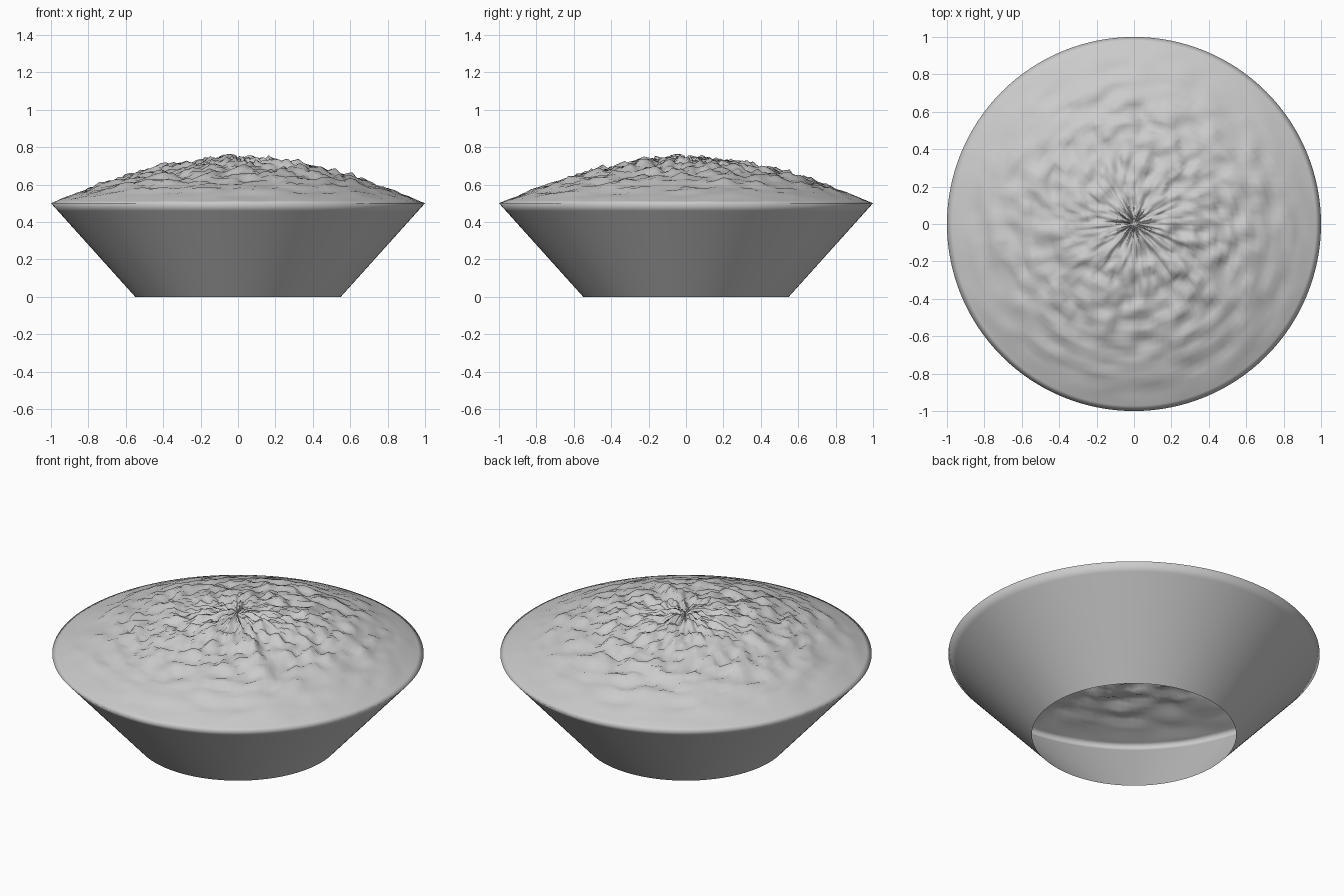
import bpy, bmesh, math
from mathutils import Vector, noise

cube = bpy.data.objects.get("Cube")
if cube:
    bpy.data.objects.remove(cube, do_unlink=True)

SEGMENTS, DOME_RINGS, WALL_RINGS = 128, 36, 12
BASE_R, RIM_R, RIM_Z, DOME_H = 0.55, 1.0, 0.5, 0.235

# One plain colour
grey = bpy.data.materials.new("light grey")
grey.use_nodes = True
colour = (0.6, 0.6, 0.6, 1)
grey.diffuse_color = colour
grey.node_tree.nodes["Principled BSDF"].inputs["Base Color"].default_value = colour

# Profile: open-bottomed flared wall, then a rounded mound up to the centre
profile = []
for i in range(WALL_RINGS):
    t = i / WALL_RINGS
    profile.append((BASE_R + (RIM_R - BASE_R) * t, RIM_Z * t))
for i in range(DOME_RINGS + 1):
    r = RIM_R * (1 - i / DOME_RINGS)
    profile.append((r, RIM_Z + DOME_H * (1 - r ** 1.8)))

# Lathe the profile into one continuous shell
bm = bmesh.new()
verts = [bm.verts.new((r, 0, z)) for r, z in profile]
edges = [bm.edges.new(pair) for pair in zip(verts, verts[1:])]
bmesh.ops.spin(bm, geom=verts + edges, cent=(0, 0, 0), axis=(0, 0, 1),
               angle=math.tau, steps=SEGMENTS, use_duplicate=False)
bmesh.ops.remove_doubles(bm, verts=bm.verts[:], dist=0.0005)
bmesh.ops.recalc_face_normals(bm, faces=bm.faces[:])

# Rough mound: ridges run around the centre and fade out at the rim
for v in bm.verts:
    r = math.hypot(v.co.x, v.co.y)
    if v.co.z > RIM_Z + 0.001 and r > 0.001:
        spot = Vector((v.co.x / r * 5, v.co.y / r * 5, r * 14))
        fade = min(1, 2.2 * (1 - r))
        v.co.z += 0.036 * fade * noise.fractal(spot, 0.8, 2.0, 3)

for f in bm.faces:
    f.smooth = True
mesh = bpy.data.meshes.new("mounded_bowl")
bm.to_mesh(mesh)
bm.free()
mesh.materials.append(grey)
bowl = bpy.data.objects.new("mounded_bowl", mesh)
bpy.context.collection.objects.link(bowl)
